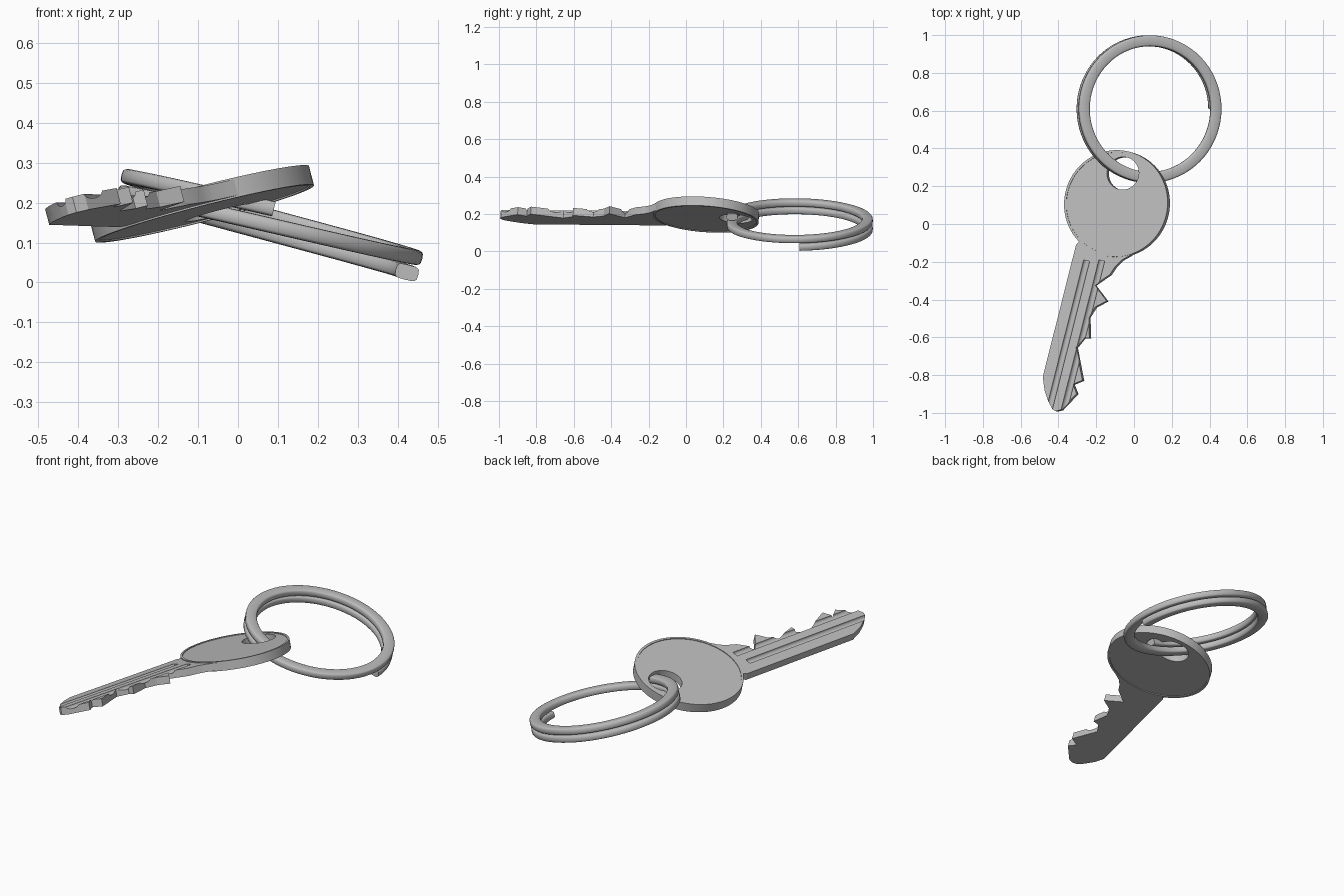
import bpy, bmesh, math
from mathutils import Matrix, Vector

if "Cube" in bpy.data.objects:
    bpy.data.objects.remove(bpy.data.objects["Cube"], do_unlink=True)

steel = bpy.data.materials.new("steel_grey")
steel.use_nodes = True
steel.diffuse_color = (0.5, 0.5, 0.5, 1)
steel.node_tree.nodes["Principled BSDF"].inputs["Base Color"].default_value = (0.5, 0.5, 0.5, 1)


def make(name, bm):
    """Turn a bmesh into a linked object."""
    bmesh.ops.recalc_face_normals(bm, faces=bm.faces)
    mesh = bpy.data.meshes.new(name)
    bm.to_mesh(mesh)
    bm.free()
    mesh.materials.append(steel)
    obj = bpy.data.objects.new(name, mesh)
    bpy.context.collection.objects.link(obj)
    return obj


def cylinder(name, radius, depth, matrix, segments=96):
    bm = bmesh.new()
    bmesh.ops.create_cone(bm, cap_ends=True, segments=segments, radius1=radius,
                          radius2=radius, depth=depth, matrix=matrix)
    return make(name, bm)


def cut(obj, cutters):
    """Subtract the cutters, bake the result and remove them."""
    for c in cutters:
        c.hide_render = True
        mod = obj.modifiers.new("cut", "BOOLEAN")
        mod.operation, mod.solver, mod.object = "DIFFERENCE", "EXACT", c
    bpy.context.view_layer.update()
    deps = bpy.context.evaluated_depsgraph_get()
    baked = bpy.data.meshes.new_from_object(obj.evaluated_get(deps))
    obj.modifiers.clear()
    obj.data = baked
    for c in cutters:
        bpy.data.objects.remove(c, do_unlink=True)


def smooth(obj, degrees):
    obj.data.polygons.foreach_set("use_smooth", [True] * len(obj.data.polygons))
    obj.data.set_sharp_from_angle(angle=math.radians(degrees))


# Key frame: origin at the head centre, tilted plane
head_centre = Vector((-0.09, 0.107, 0.197))
normal = Vector((-0.257, 0.073, 1)).normalized()
key_matrix = (Matrix.Translation(head_centre)
              @ Vector((0, 0, 1)).rotation_difference(normal).to_matrix().to_4x4())


def local(x, y, z=0.0):
    """Plan position to key coordinates."""
    return Vector(((x - head_centre.x) / 0.969, y - head_centre.y, z))


# Round key head with a thin rim on both faces and a ring hole
HEAD_R, HALF = 0.283, 0.025
head = cylinder("key_head", HEAD_R, 2 * HALF, Matrix())
cutters = [cylinder("hole_cutter", 0.087, 0.2, Matrix.Translation(local(-0.055, 0.267)), 48)]
for side in (-1, 1):
    cutters.append(cylinder("recess_cutter", HEAD_R - 0.012, 0.02,
                            Matrix.Translation((0, 0, side * (HALF + 0.006)))))
cut(head, cutters)

# Toothed blade
outline = [(-0.24, -0.05), (-0.30, -0.11), (-0.47, -0.81), (-0.46, -0.88), (-0.435, -0.955),
           (-0.42, -0.98), (-0.40, -0.992), (-0.37, -0.985), (-0.29, -0.90),
           (-0.31, -0.85), (-0.26, -0.83), (-0.295, -0.655), (-0.255, -0.605),
           (-0.225, -0.605), (-0.23, -0.495), (-0.195, -0.44), (-0.135, -0.41),
           (-0.20, -0.325), (-0.12, -0.27), (-0.09, -0.225), (-0.06, -0.195),
           (-0.015, -0.17), (0.02, -0.145), (-0.02, -0.05)]
BLADE = 0.0205
bm = bmesh.new()
face = bm.faces.new([bm.verts.new(local(x, y, -BLADE)) for x, y in outline])
up = bmesh.ops.extrude_face_region(bm, geom=[face])["geom"]
bmesh.ops.translate(bm, vec=(0, 0, 2 * BLADE), verts=[v for v in up if isinstance(v, bmesh.types.BMVert)])
blade = make("key_blade", bm)

# Two round grooves along the upper face, running out at the tip
cutters = []
for x in (-0.243, -0.163):
    a, b = local(x, -0.195, BLADE + 0.002), local(x - 0.205, -1.04, BLADE + 0.002)
    spin = (b - a).to_track_quat("Z", "Y").to_matrix().to_4x4()
    cutters.append(cylinder("groove_cutter", 0.017, (b - a).length,
                            Matrix.Translation((a + b) / 2) @ spin, 20))
cut(blade, cutters)

for part in (head, blade):
    part.matrix_world = key_matrix
    smooth(part, 25)

# Split ring: a rounded strip wound one and three quarter turns
RADIUS, PITCH, HALF_W, HALF_H = 0.362, 0.042, 0.029, 0.019
section = []
for i in range(16):
    c, s = math.cos(math.tau * i / 16), math.sin(math.tau * i / 16)
    section.append((math.copysign(abs(c) ** 0.5, c) * HALF_W,
                    math.copysign(abs(s) ** 0.5, s) * HALF_H))
bm = bmesh.new()
loops = []
for deg in range(0, 631, 5):
    t = math.radians(deg)
    loops.append([bm.verts.new(((RADIUS + w) * math.cos(t), (RADIUS + w) * math.sin(t),
                                PITCH * deg / 360 + h)) for w, h in section])
for p, q in zip(loops, loops[1:]):
    for i in range(16):
        j = (i + 1) % 16
        bm.faces.new((p[i], p[j], q[j], q[i]))
bm.faces.new(loops[0])
bm.faces.new(loops[-1])
ring = make("split_ring", bm)
ring.matrix_world = Matrix.Translation((0.072, 0.608, 0.113)) @ Matrix.Rotation(math.radians(14), 4, "Y")
smooth(ring, 50)
